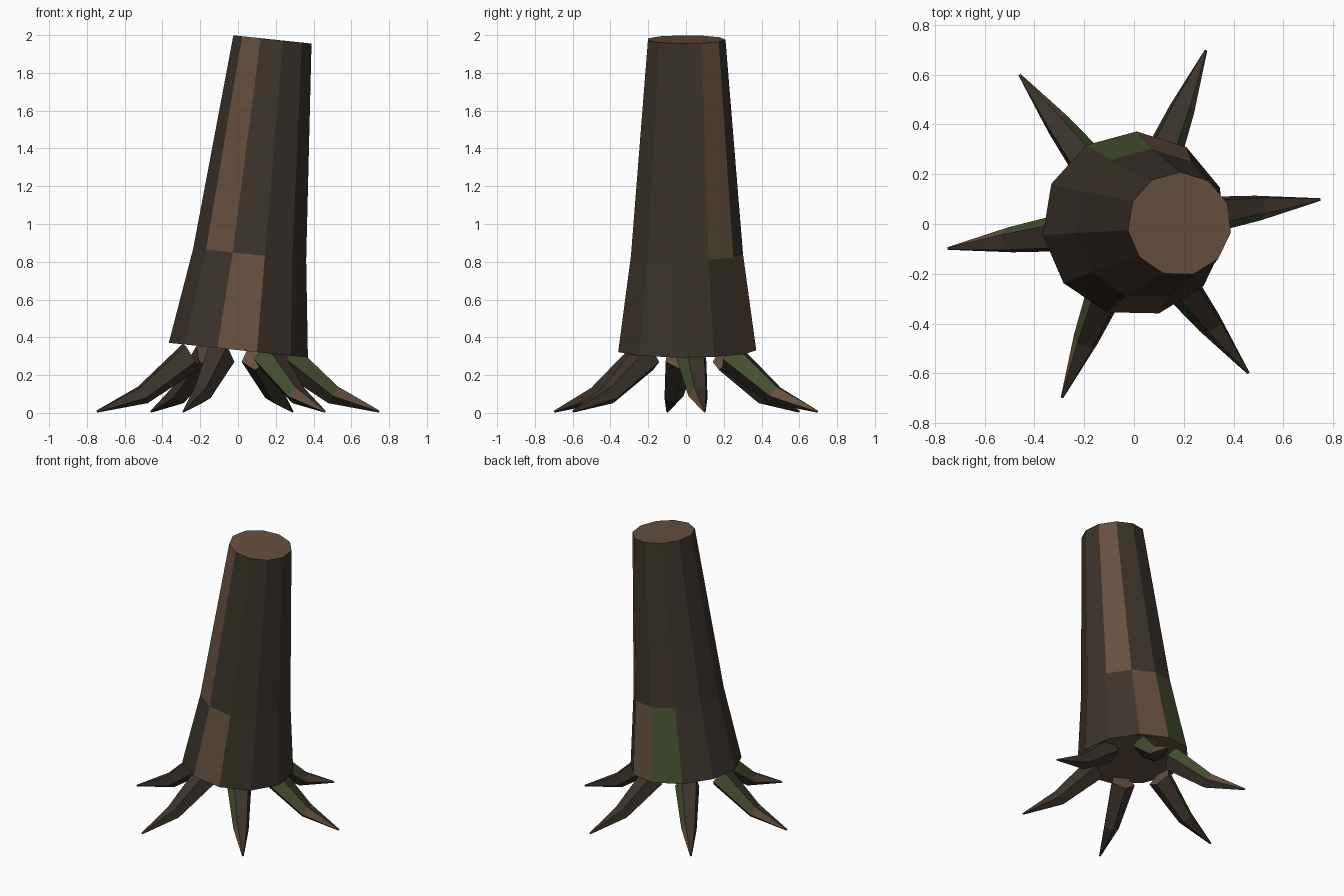
import bpy, bmesh, math
from mathutils import Vector

if "Cube" in bpy.data.objects:
    bpy.data.objects.remove(bpy.data.objects["Cube"])


def material(name, color):
    m = bpy.data.materials.new(name)
    m.diffuse_color = (*color, 1)
    m.use_nodes = True
    m.node_tree.nodes["Principled BSDF"].inputs["Base Color"].default_value = m.diffuse_color
    return m


MATS = [material("dark_bark", (0.046, 0.034, 0.024)),
        material("light_bark", (0.130, 0.080, 0.049)),
        material("moss_green", (0.062, 0.080, 0.029))]
DARK, LIGHT, MOSS = 0, 1, 2


def loft(name, rings, color_rule):
    """Skin a stack of rings (counter-clockwise about the path), with light end caps."""
    bm = bmesh.new()
    rows = [[bm.verts.new(p) for p in ring] for ring in rings]
    n = len(rows[0])
    for s in range(len(rows) - 1):
        for i in range(n):
            j = (i + 1) % n
            f = bm.faces.new((rows[s][i], rows[s][j], rows[s + 1][j], rows[s + 1][i]))
            f.material_index = color_rule(s, i)
    for cap in (rows[0][::-1], rows[-1]):
        bm.faces.new(cap).material_index = LIGHT
    bmesh.ops.recalc_face_normals(bm, faces=bm.faces[:])
    me = bpy.data.meshes.new(name)
    bm.to_mesh(me)
    bm.free()
    for m in MATS:
        me.materials.append(m)
    ob = bpy.data.objects.new(name, me)
    bpy.context.collection.objects.link(ob)
    return ob


# Trunk: eleven-sided, leaning towards +x, every ring tilted the same way
SIDES, PHASE, TILT = 11, 187, 0.105


def trunk_ring(cx, cz, r):
    pts = []
    for i in range(SIDES):
        a = math.radians(PHASE) + math.tau * i / SIDES
        x = r * math.cos(a)
        pts.append(Vector((cx + x, r * math.sin(a), cz - TILT * x)))
    return pts


# Odd bark patches, keyed by (segment, side)
patches = {(0, 2): LIGHT, (1, 1): LIGHT, (0, 7): LIGHT, (1, 6): LIGHT, (0, 8): MOSS}
loft("trunk", [trunk_ring(0.003, 0.332, 0.372),
               trunk_ring(0.063, 0.84, 0.302),
               trunk_ring(0.183, 1.977, 0.209)],
     lambda s, i: patches.get((s, i), DARK))

# Roots: six identical five-sided spikes spread every 60 degrees
ROOT_PATH = [(0.255, 0.30, 0.085), (0.508, 0.098, 0.054), (0.754, 0.007, 0.006)]
PITCH = math.radians(30)


def root_rings(angle):
    out = Vector((math.cos(angle), math.sin(angle), 0))
    right = Vector((math.sin(angle), -math.cos(angle), 0))
    up = out * math.sin(PITCH) + Vector((0, 0, math.cos(PITCH)))
    rings = []
    for d, z, r in ROOT_PATH:
        c = out * d + Vector((0, 0, z))
        ring = []
        for i in range(5):
            a = math.radians(60 - 72 * i)
            ring.append(c + right * (r * math.cos(a)) + up * (r * math.sin(a)))
        rings.append(ring)
    return rings


for k in range(6):
    # The upper right face is mossy near the trunk and bare towards the tip
    loft(f"root_{k + 1}", root_rings(math.radians(7.5 + 60 * k)),
         lambda s, i: (MOSS, LIGHT)[s] if i == 0 else DARK)
